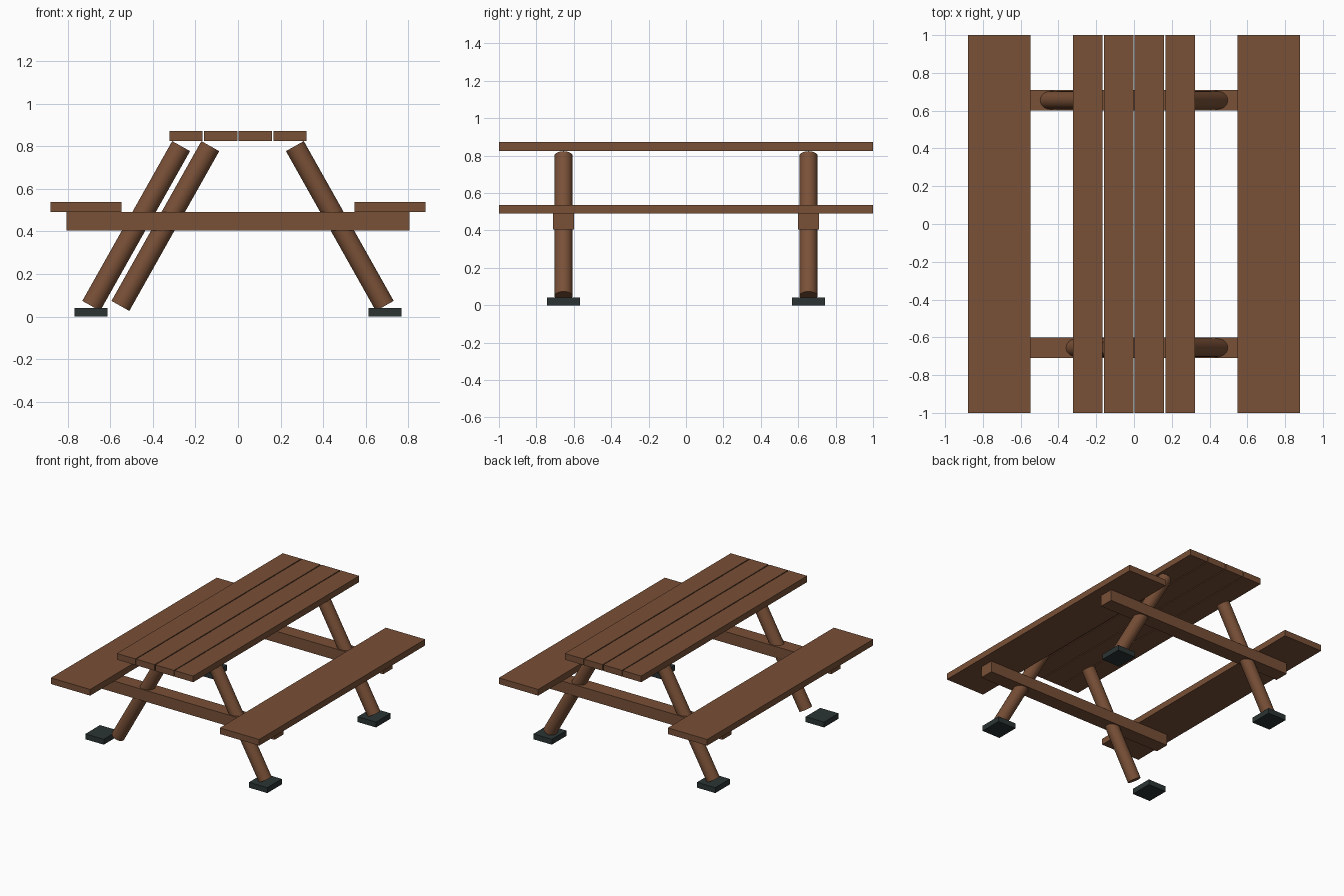
import bpy, math
from mathutils import Vector

if "Cube" in bpy.data.objects:
    bpy.data.objects.remove(bpy.data.objects["Cube"])


def material(name, rgb):
    m = bpy.data.materials.new(name)
    m.diffuse_color = (*rgb, 1)
    m.use_nodes = True
    m.node_tree.nodes["Principled BSDF"].inputs["Base Color"].default_value = m.diffuse_color
    return m


WOOD = material("brown wood", (0.19, 0.08, 0.038))
DARK = material("dark rubber", (0.025, 0.034, 0.034))


def box(name, center, size, mat):
    bpy.ops.mesh.primitive_cube_add(size=1, location=center)
    o = bpy.context.object
    o.name = name
    o.scale = size
    bpy.ops.object.transform_apply(location=False, rotation=False, scale=True)
    o.data.materials.append(mat)
    return o


def log(name, a, b, radius, mat):
    a, b = Vector(a), Vector(b)
    bpy.ops.mesh.primitive_cylinder_add(vertices=32, radius=radius,
                                        depth=(b - a).length, location=(a + b) / 2)
    o = bpy.context.object
    o.name = name
    o.rotation_euler = (0, math.atan2(b.x - a.x, b.z - a.z), 0)
    bpy.ops.object.shade_smooth_by_angle(angle=math.radians(35))
    o.data.materials.append(mat)
    return o


# table top planks
for i in range(4):
    box(f"top_plank_{i + 1}", ((i - 1.5) * 0.163, 0, 0.8485), (0.156, 2, 0.047), WOOD)

# bench seats
for side, s in (("left", -1), ("right", 1)):
    box(f"{side}_seat", (s * 0.713, 0, 0.5135), (0.332, 2, 0.047), WOOD)

for end, y in (("front", -0.655), ("back", 0.655)):
    # cross beam carrying the seats
    box(f"{end}_cross_beam", (0, y, 0.447), (1.612, 0.11, 0.086), WOOD)
    for side, s in (("left", -1), ("right", 1)):
        # slanted round legs; the front left one sits further inward, off its foot
        shift = 0.137 if (end, side) == ("front", "left") else 0
        log(f"{end}_{side}_leg", (s * 0.689 + shift, y, 0.05),
            (s * 0.267 + shift, y, 0.80), 0.048, WOOD)
        # foot pads
        box(f"{end}_{side}_foot", (s * 0.69, y, 0.0205), (0.155, 0.175, 0.041), DARK)
